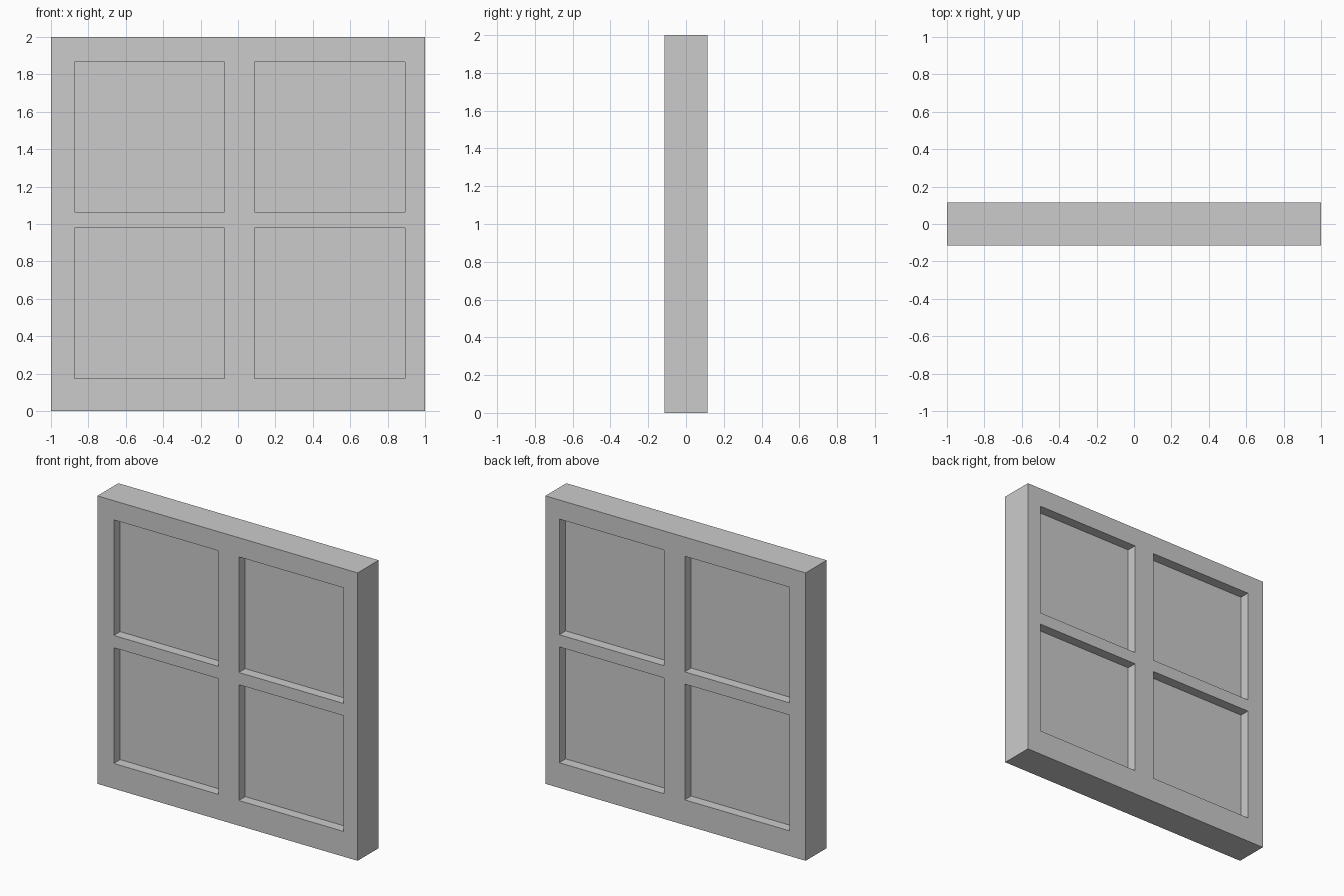
import bpy, bmesh
from mathutils import Vector

if "Cube" in bpy.data.objects:
    bpy.data.objects.remove(bpy.data.objects["Cube"])

HALF_DEPTH = 0.115
RECESS = 0.07
XS = [-1.0, -0.874, -0.071, 0.087, 0.893, 1.0]   # stile, pane, mullion, pane, stile
ZS = [0.0, 0.175, 0.979, 1.064, 1.867, 2.0]      # rail, pane, crossbar, pane, rail

bm = bmesh.new()

# Front layout: grid of rails, stiles and panes
grid = [[bm.verts.new((x, -HALF_DEPTH, z)) for x in XS] for z in ZS]
for j in range(5):
    for i in range(5):
        bm.faces.new((grid[j][i], grid[j][i + 1], grid[j + 1][i + 1], grid[j + 1][i]))

# Thickness of the window
ext = bmesh.ops.extrude_face_region(bm, geom=bm.faces[:], use_keep_orig=True)
moved = [g for g in ext["geom"] if isinstance(g, bmesh.types.BMVert)]
bmesh.ops.translate(bm, verts=moved, vec=(0, 2 * HALF_DEPTH, 0))
bmesh.ops.recalc_face_normals(bm, faces=bm.faces[:])


def is_pane(face):
    c = face.calc_center_median()
    in_x = XS[1] < c.x < XS[2] or XS[3] < c.x < XS[4]
    in_z = ZS[1] < c.z < ZS[2] or ZS[3] < c.z < ZS[4]
    return in_x and in_z and abs(abs(c.y) - HALF_DEPTH) < 1e-4


# Panes sunk into both front and back
panes = [f for f in bm.faces if is_pane(f)]
for face in bmesh.ops.extrude_discrete_faces(bm, faces=panes)["faces"]:
    side = 1 if face.calc_center_median().y < 0 else -1
    bmesh.ops.translate(bm, verts=face.verts[:], vec=Vector((0, side * RECESS, 0)))
bmesh.ops.recalc_face_normals(bm, faces=bm.faces[:])

mesh = bpy.data.meshes.new("four_pane_window")
bm.to_mesh(mesh)
bm.free()
window = bpy.data.objects.new("four_pane_window", mesh)
bpy.context.collection.objects.link(window)
